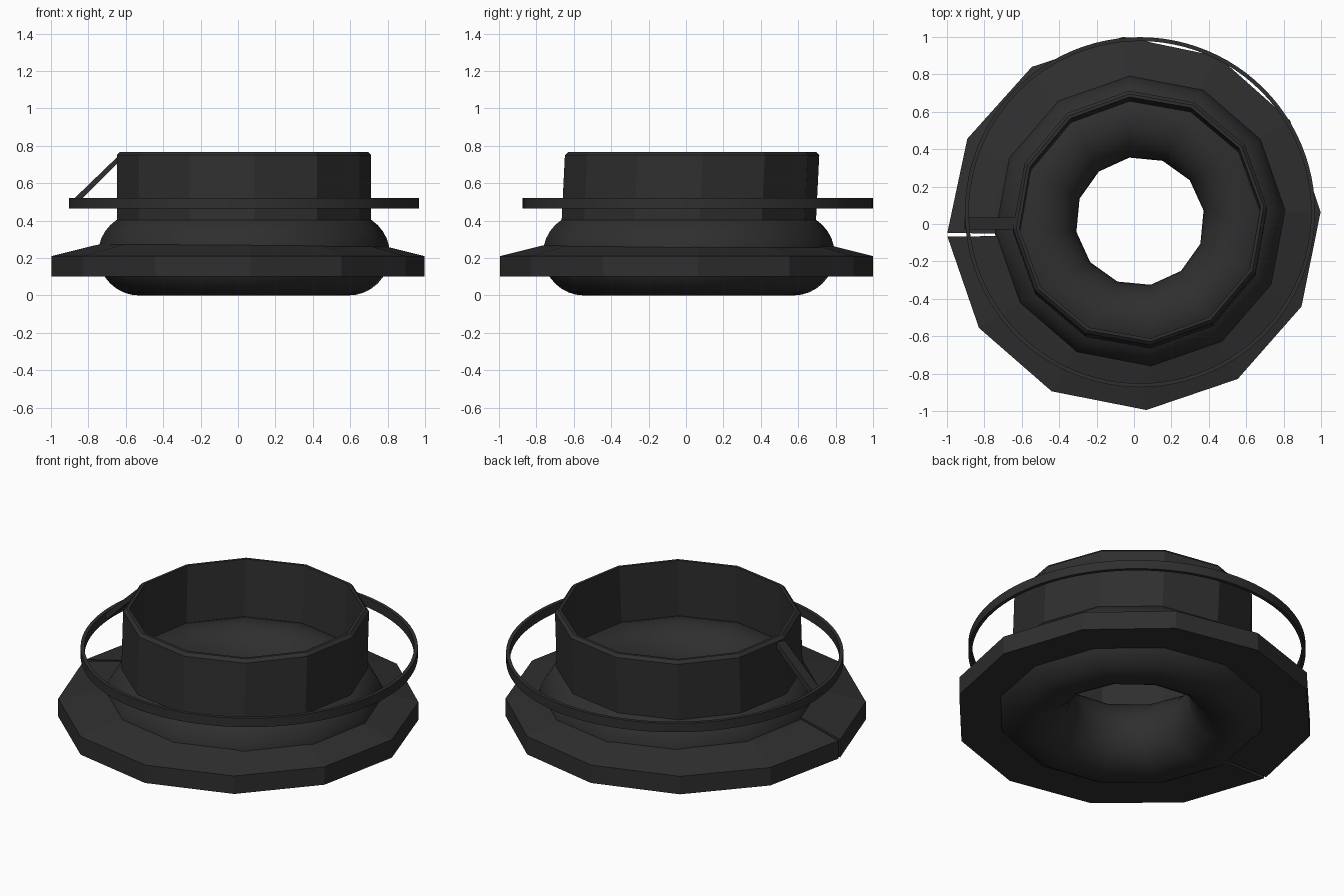
import bpy, bmesh, math
from math import cos, sin, radians, pi

cube = bpy.data.objects.get("Cube")
if cube:
    bpy.data.objects.remove(cube, do_unlink=True)

# Single dark charcoal material
charcoal = bpy.data.materials.new("charcoal")
charcoal.use_nodes = True
colour = (0.028, 0.028, 0.028, 1)
charcoal.diffuse_color = colour
bsdf = next(n for n in charcoal.node_tree.nodes if n.type == 'BSDF_PRINCIPLED')
bsdf.inputs["Base Color"].default_value = colour
bsdf.inputs["Roughness"].default_value = 0.8


def finish(name, bm, smooth=None):
    bmesh.ops.recalc_face_normals(bm, faces=bm.faces)
    mesh = bpy.data.meshes.new(name)
    bm.to_mesh(mesh)
    bm.free()
    mesh.materials.append(charcoal)
    obj = bpy.data.objects.new(name, mesh)
    bpy.context.collection.objects.link(obj)
    if smooth:
        bpy.ops.object.select_all(action='DESELECT')
        obj.select_set(True)
        bpy.context.view_layer.objects.active = obj
        bpy.ops.object.shade_smooth_by_angle(angle=radians(smooth))
    return obj


def spin(name, profile, centre, steps=12, offset=0.057, gap=None, shear=0, smooth=None):
    """Sweep a closed (radius, z) profile; gap = (start, end) angles leaves a slit."""
    bm = bmesh.new()
    start, end = gap or (0, 360)
    rings = []
    for k in range(steps + (1 if gap else 0)):
        a = radians(start + (end - start) * k / steps)
        rings.append([bm.verts.new((centre[0] + r * cos(a) - offset * sin(a),
                                    centre[1] + r * sin(a) + offset * cos(a) + shear * (z - 0.4),
                                    z)) for r, z in profile])
    n = len(profile)
    for k in range(steps):
        a, b = rings[k], rings[(k + 1) % len(rings)]
        for i in range(n):
            j = (i + 1) % n
            bm.faces.new((a[i], b[i], b[j], a[j]))
    if gap:
        bm.faces.new(rings[0])
        bm.faces.new(rings[-1])
    return finish(name, bm, smooth)


middle = (0.032, 0.015)

# Rounded base with a central hole
tube = [(0.56 + 0.22 * cos(2 * pi * i / 32), 0.22 + 0.22 * sin(2 * pi * i / 32))
        for i in range(32)]
spin("round_base", tube, middle, smooth=31)

# Upright collar with a chamfered rim
spin("collar", [(0.68, 0.40), (0.68, 0.75), (0.662, 0.768), (0.645, 0.768), (0.64, 0.41)],
     middle, shear=0.05)

# Sloping flange with a narrow radial slit
spin("flange", [(0.70, 0.10), (0.998, 0.10), (0.998, 0.21), (0.77, 0.267), (0.70, 0.28)],
     (0, 0.003), gap=(180.8, 539.7))

# Thin round hoop
spin("hoop", [(0.915, 0.465), (0.936, 0.465), (0.936, 0.52), (0.915, 0.52)],
     (0.032, 0.063), steps=96, offset=0, smooth=30)

# Slanted strut joining the collar rim to the hoop
bm = bmesh.new()
outline = [(-0.905, 0.49), (-0.86, 0.49), (-0.625, 0.725), (-0.62, 0.765)]
face = bm.faces.new([bm.verts.new((x, -0.03, z)) for x, z in outline])
side = bmesh.ops.extrude_face_region(bm, geom=[face])["geom"]
bmesh.ops.translate(bm, vec=(0, 0.065, 0),
                    verts=[v for v in side if isinstance(v, bmesh.types.BMVert)])
finish("strut", bm)
